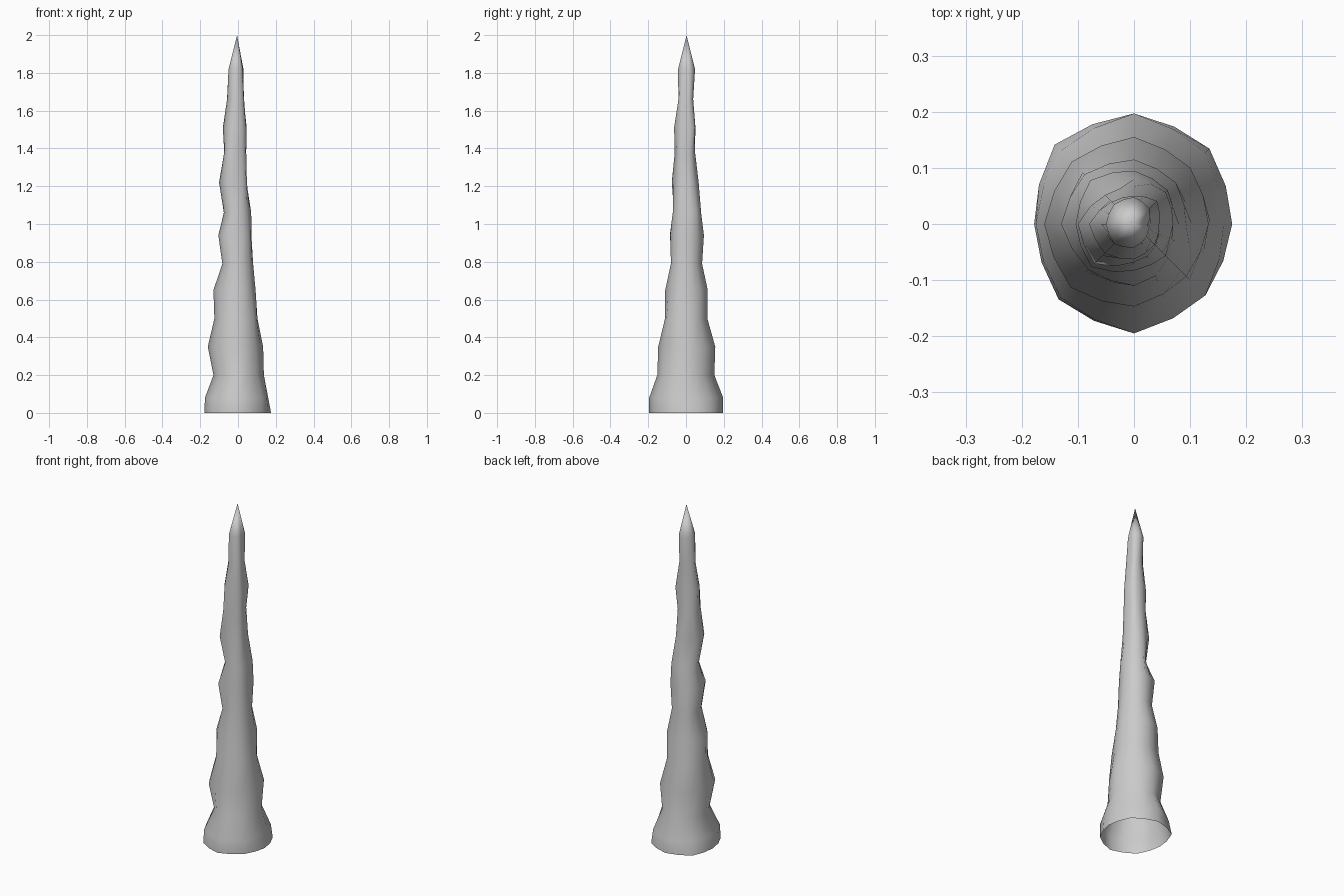
import bpy, bmesh, math

# height, then radius towards E, NE, N, NW, W, SW, S, SE (E = +x, N = +y)
rings = [
    (0.00, .175, .190, .197, .200, .178, .190, .195, .180),
    (0.08, .160, .180, .197, .185, .175, .185, .195, .180),
    (0.20, .137, .130, .150, .140, .130, .130, .152, .140),
    (0.35, .133, .142, .155, .157, .160, .160, .147, .132),
    (0.50, .103, .103, .113, .130, .125, .120, .111, .118),
    (0.65, .093, .105, .115, .125, .130, .115, .110, .097),
    (0.79, .080, .077, .085, .095, .083, .085, .080, .085),
    (0.94, .071, .085, .095, .110, .104, .108, .083, .080),
    (1.06, .070, .080, .080, .060, .075, .070, .070, .072),
    (1.22, .045, .055, .067, .073, .100, .100, .068, .060),
    (1.38, .042, .045, .047, .060, .073, .080, .053, .055),
    (1.51, .045, .058, .050, .056, .080, .074, .063, .052),
    (1.66, .030, .036, .038, .045, .058, .050, .040, .042),
    (1.82, .025, .039, .048, .050, .050, .050, .042, .032),
]
SIDES = 16

bm = bmesh.new()
loops = []
for z, *r in rings:
    loop = []
    for i in range(SIDES):
        k = i // 2
        # in-between points sit slightly inside, giving faceted rings
        rad = r[k] if i % 2 == 0 else 0.97 * (r[k] + r[(k + 1) % 8]) / 2
        a = 2 * math.pi * i / SIDES
        loop.append(bm.verts.new((rad * math.cos(a), rad * math.sin(a), z)))
    loops.append(loop)

# lumpy wall, open at the base
for lo, hi in zip(loops, loops[1:]):
    for i in range(SIDES):
        j = (i + 1) % SIDES
        bm.faces.new((lo[i], lo[j], hi[j], hi[i]))

# pointed tip
tip = bm.verts.new((-0.005, 0.003, 2.0))
for i in range(SIDES):
    bm.faces.new((loops[-1][i], loops[-1][(i + 1) % SIDES], tip))

for f in bm.faces:
    f.smooth = True
mesh = bpy.data.meshes.new("stalagmite")
bm.to_mesh(mesh)
bm.free()
bpy.context.collection.objects.link(bpy.data.objects.new("stalagmite", mesh))
